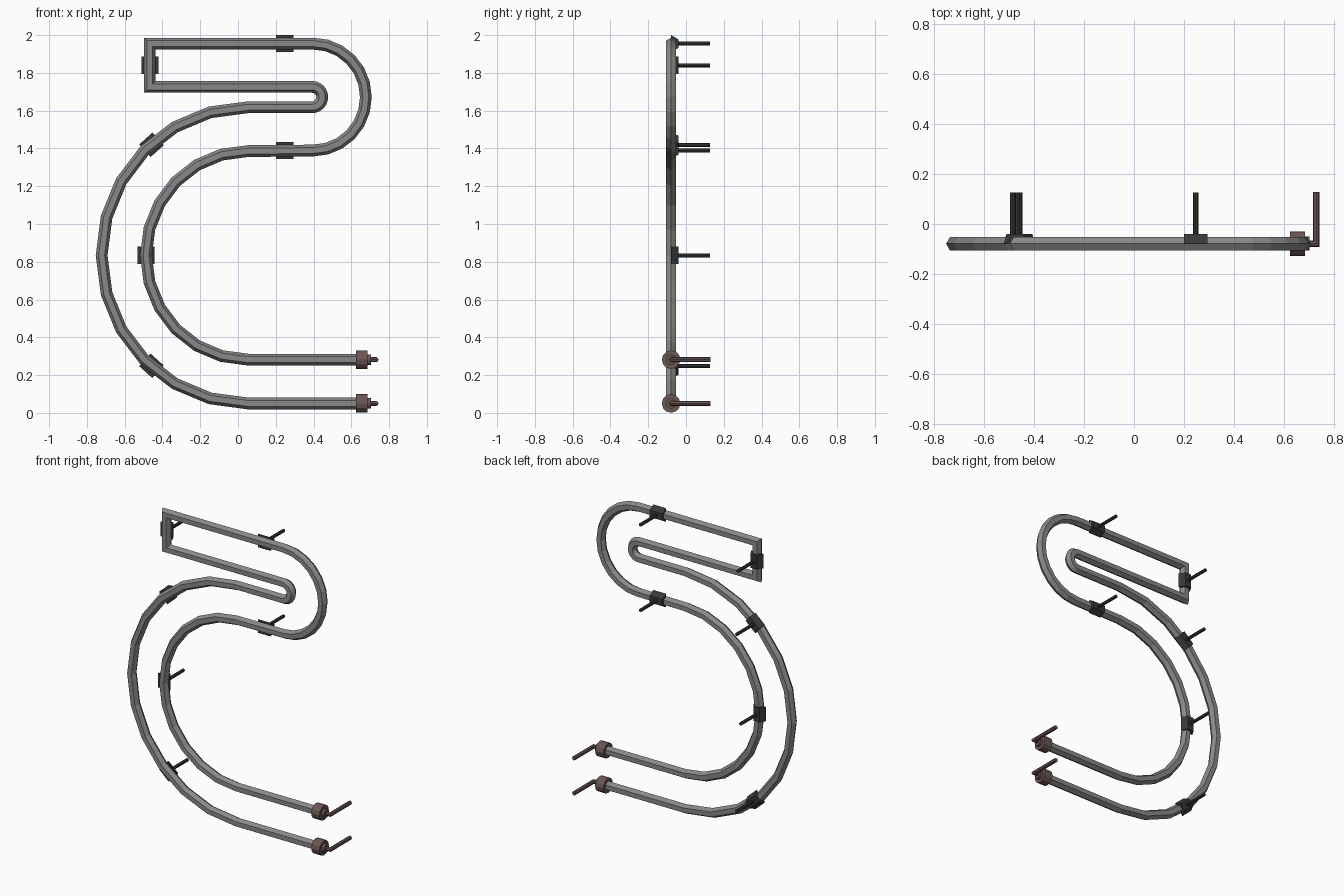
import bpy, bmesh
from math import sin, cos, pi, radians
from mathutils import Vector

cube = bpy.data.objects.get("Cube")
if cube:
    bpy.data.objects.remove(cube, do_unlink=True)


def material(name, rgb):
    m = bpy.data.materials.new(name)
    m.use_nodes = True
    m.diffuse_color = (*rgb, 1)
    m.node_tree.nodes["Principled BSDF"].inputs["Base Color"].default_value = (*rgb, 1)
    return m


GREY = material("tube grey", (0.25, 0.25, 0.25))
BLACK = material("clip black", (0.038, 0.04, 0.04))
BROWN = material("electrode brown", (0.145, 0.095, 0.09))
Y = -0.079          # depth of the tube axis
BACK = Vector((0, 1, 0))


def sweep(name, path, side, radius, sides, mat, half=False):
    """Mitred sweep of a polygon along a flat path; side is the normal of its plane."""
    pts = [Vector(p) for p in path]
    count = sides // 2 + 1 if half else sides
    bm = bmesh.new()
    rings = []
    for i, p in enumerate(pts):
        a = (p - pts[i - 1]).normalized() if i else (pts[1] - p).normalized()
        b = (pts[i + 1] - p).normalized() if i + 1 < len(pts) else a
        t = (a + b).normalized()
        n = side.cross(t) / max(t.dot(a), 0.3)
        rings.append([bm.verts.new(p + radius * (n * cos(2 * pi * k / sides)
                                                 + side * sin(2 * pi * k / sides)))
                      for k in range(count)])
    for r, s in zip(rings, rings[1:]):
        for k in range(count):
            j = (k + 1) % count
            bm.faces.new((r[k], r[j], s[j], s[k]))
    bm.faces.new(rings[0])
    bm.faces.new(rings[-1])
    bmesh.ops.recalc_face_normals(bm, faces=bm.faces)
    mesh = bpy.data.meshes.new(name)
    bm.to_mesh(mesh)
    bm.free()
    mesh.materials.append(mat)
    ob = bpy.data.objects.new(name, mesh)
    bpy.context.collection.objects.link(ob)
    return ob


def arc(cx, cz, rx, rz, start, end, steps):
    angles = [radians(start + (end - start) * i / steps) for i in range(steps + 1)]
    return [(cx + rx * cos(a), Y, cz + rz * sin(a)) for a in angles]


# One continuous hexagonal tube following the letter-like outline
MID, TURN = 0.834, 1.672
outline = [(0.64, Y, 0.05)]
outline += arc(0.053, MID, 0.775, 0.784, 270, 90, 12)        # outer bowl
outline += arc(0.392, TURN, 0.054, 0.054, -90, 90, 12)       # tight return bend
outline += [(-0.467, Y, 1.726), (-0.467, Y, 1.955)]          # square end
outline += arc(0.397, TURN, 0.28, 0.283, 90, -90, 12)        # wide upper bend
outline += arc(0.053, MID, 0.54, 0.552, 90, 270, 12)         # inner bowl
outline += [(0.64, Y, 0.282)]
sweep("tube", outline, BACK, 0.031, 6, GREY)

# Half-sleeve clips with wall posts: x, z, angle along the tube
clips = [(0.247, 1.955, 0), (0.247, 1.389, 0), (-0.467, 1.84, 90),
         (-0.487, MID, 90), (-0.458, 1.419, 42), (-0.458, 0.249, -42)]
for i, (x, z, deg) in enumerate(clips, 1):
    c = Vector((x, Y, z))
    d = Vector((cos(radians(deg)), 0, sin(radians(deg)))) * 0.047
    sweep(f"clip_{i}", [c - d, c + d], BACK, 0.045, 6, BLACK, half=True)
    sweep(f"clip_post_{i}", [c + BACK * 0.03, (x, 0.126, z)],
          Vector((0, 0, 1)), 0.0105, 8, BLACK)

# Electrode caps, collars and bent leads on the two tube ends
for label, z in (("lower", 0.05), ("upper", 0.282)):
    sweep(f"{label}_cap", [(0.626, Y, z), (0.686, Y, z)], BACK, 0.049, 12, BROWN)
    sweep(f"{label}_collar", [(0.68, Y, z), (0.704, Y, z)], BACK, 0.028, 12, BROWN)
    sweep(f"{label}_lead", [(0.695, Y, z), (0.731, Y, z), (0.731, 0.129, z)],
          Vector((0, 0, 1)), 0.013, 8, BROWN)
